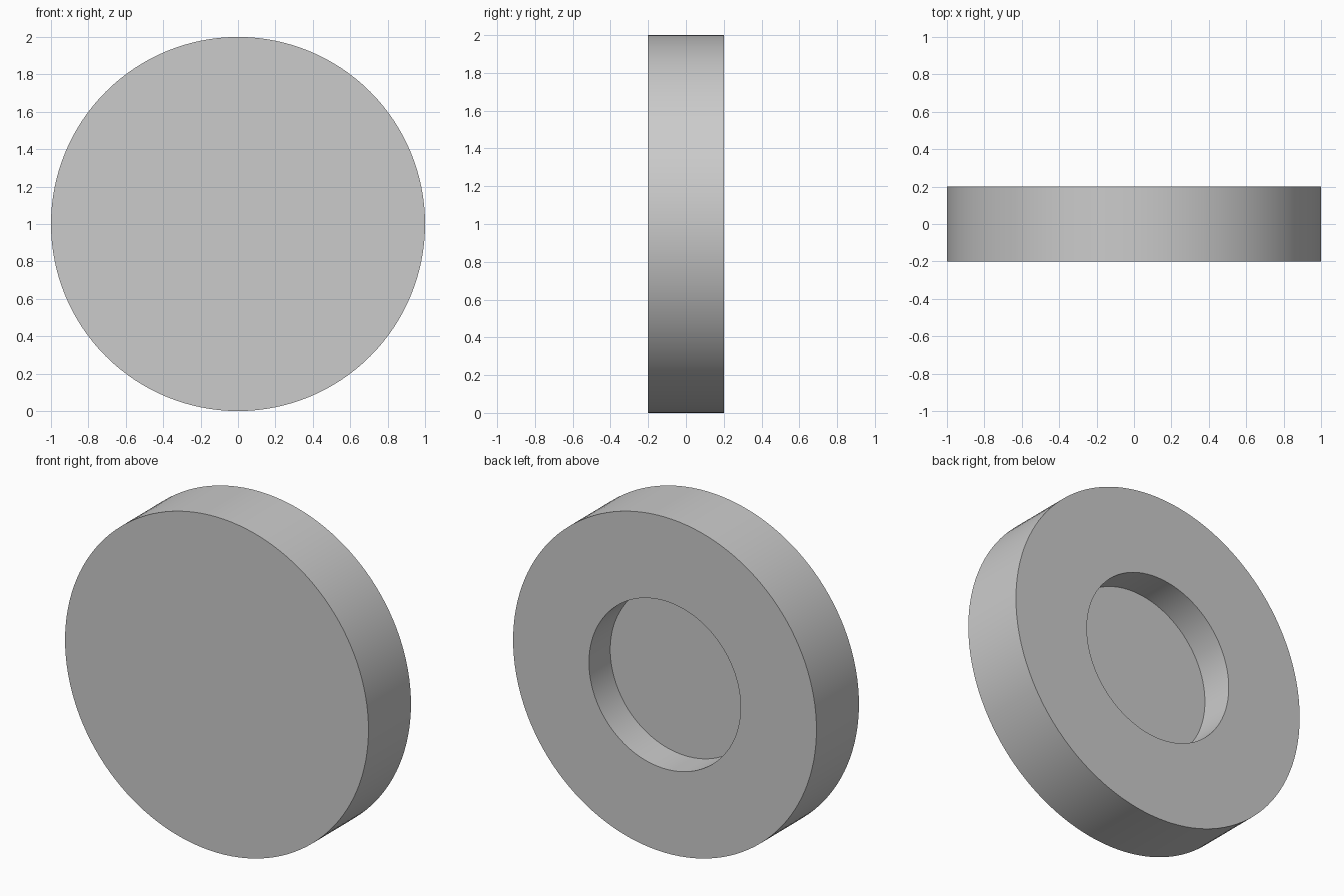
import bpy, bmesh
from math import cos, sin, tau, radians

if "Cube" in bpy.data.objects:
    bpy.data.objects.remove(bpy.data.objects["Cube"])

SEGMENTS = 128
CENTRE_Z = 1.0

# Profile (radius, y): front face, outer wall, back face, recess wall, recess floor
PROFILE = [(1.0, -0.2), (1.0, 0.2), (0.5, 0.2), (0.5, 0.0)]


def ring(bm, radius, y):
    return [bm.verts.new((radius * cos(tau * i / SEGMENTS), y,
                          CENTRE_Z + radius * sin(tau * i / SEGMENTS)))
            for i in range(SEGMENTS)]


# Disc with a round blind recess in its back
bm = bmesh.new()
rings = [ring(bm, r, y) for r, y in PROFILE]
for a, b in zip(rings, rings[1:]):
    for i in range(SEGMENTS):
        j = (i + 1) % SEGMENTS
        bm.faces.new((a[i], a[j], b[j], b[i]))
bm.faces.new(rings[0])
bm.faces.new(rings[-1])
bmesh.ops.recalc_face_normals(bm, faces=bm.faces)

mesh = bpy.data.meshes.new("recessed_disc")
bm.to_mesh(mesh)
bm.free()
disc = bpy.data.objects.new("recessed_disc", mesh)
bpy.context.collection.objects.link(disc)

# Smooth round walls, sharp rims
bpy.context.view_layer.objects.active = disc
disc.select_set(True)
bpy.ops.object.shade_smooth_by_angle(angle=radians(30))
